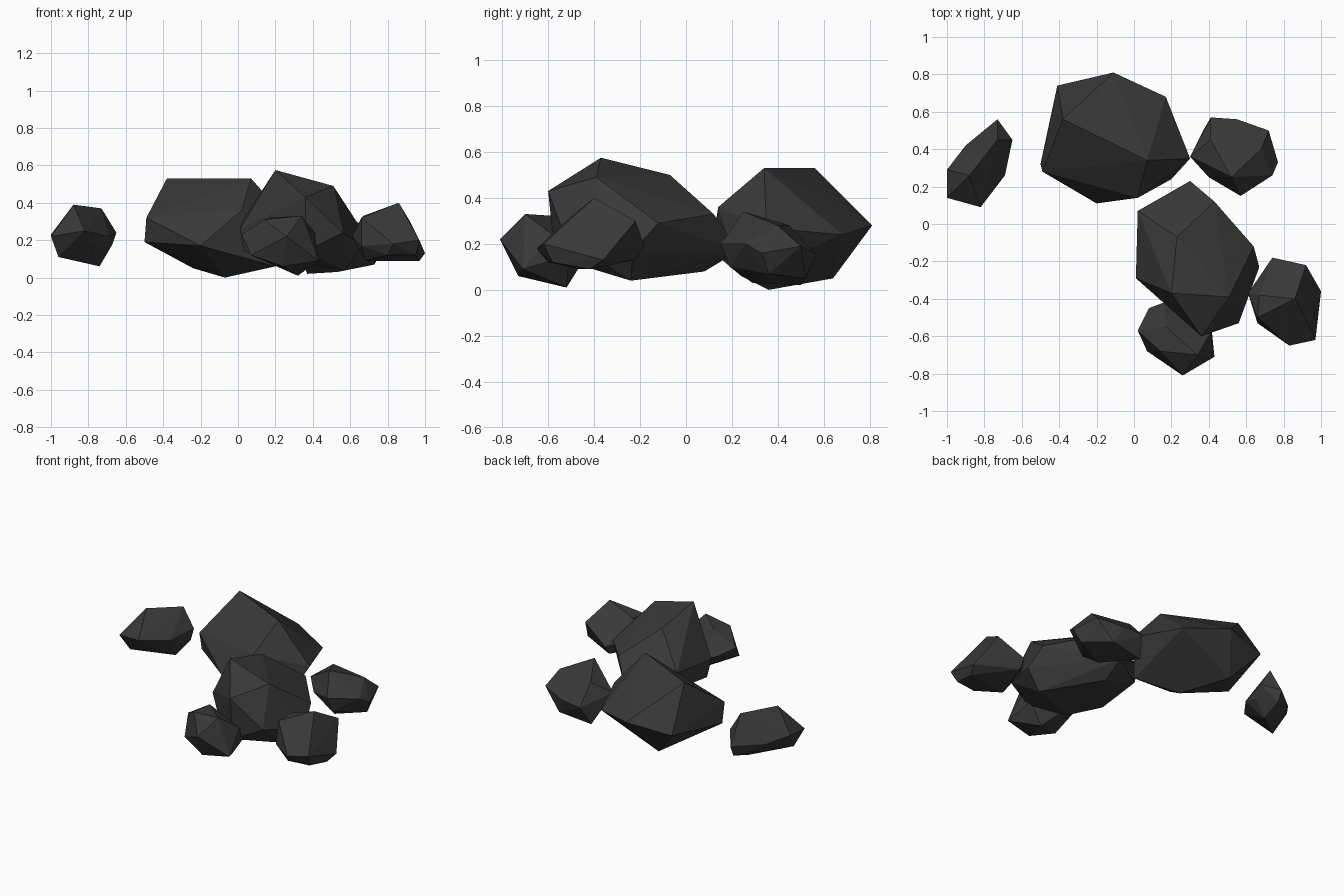
import bpy, bmesh

mat = bpy.data.materials.new("dark_stone")
mat.diffuse_color = (0.04, 0.04, 0.04, 1)


def rock(name, corners):
    """Faceted boulder: convex hull around a few corner points."""
    bm = bmesh.new()
    for c in corners:
        bm.verts.new(c)
    hull = bmesh.ops.convex_hull(bm, input=bm.verts[:])
    loose = {g for g in hull["geom_interior"] + hull["geom_unused"]
             if isinstance(g, bmesh.types.BMVert)}
    bmesh.ops.delete(bm, geom=list(loose), context="VERTS")
    # merge nearly coplanar triangles into broad facets
    bmesh.ops.dissolve_limit(bm, angle_limit=0.05, verts=bm.verts[:], edges=bm.edges[:])
    bmesh.ops.recalc_face_normals(bm, faces=bm.faces[:])
    me = bpy.data.meshes.new(name)
    bm.to_mesh(me)
    bm.free()
    me.materials.append(mat)
    ob = bpy.data.objects.new(name, me)
    bpy.context.collection.objects.link(ob)


# two large boulders
rock("large_rock_back", [
    (-.38, .56, .53), (.07, .34, .53), (-.41, .74, .24), (-.11, .81, .28),
    (.17, .68, .24), (.30, .35, .27), (.02, .14, .36), (-.20, .11, .17),
    (-.49, .28, .32), (-.50, .32, .19), (-.24, .64, .05), (-.07, .36, 0),
    (.20, .24, .06)])
rock("large_rock_front", [
    (.20, -.37, .575), (.23, -.07, .50), (.51, -.39, .49), (.36, -.60, .43),
    (.02, .07, .30), (.03, .04, .18), (.30, .23, .17), (.43, .12, .33),
    (.64, -.12, .29), (.67, -.23, .17), (.56, -.53, .24), (.01, -.29, .26),
    (.03, -.27, .14), (.36, -.57, .14), (.18, -.43, .10), (.57, -.24, .04),
    (.30, .08, .08)])

# four small stones
rock("small_rock_front", [
    (.17, -.55, .32), (.34, -.70, .33), (.14, -.68, .31), (.26, -.81, .22),
    (.02, -.57, .23), (.08, -.45, .20), (.16, -.42, .17), (.41, -.58, .24),
    (.43, -.71, .09), (.07, -.68, .12), (.24, -.73, .06), (.32, -.52, .01),
    (.41, -.51, .15)])
rock("small_rock_right", [
    (.86, -.40, .40), (.66, -.50, .32), (.67, -.38, .33), (.74, -.18, .19),
    (.92, -.22, .30), (1.0, -.36, .13), (.97, -.62, .20), (.83, -.65, .18),
    (.66, -.53, .17), (.61, -.37, .22), (.74, -.22, .13), (.68, -.46, .09),
    (.97, -.42, .09), (.80, -.60, .12), (.95, -.58, .12)])
rock("small_rock_back_right", [
    (.52, .25, .34), (.68, .40, .28), (.41, .45, .28), (.30, .36, .20),
    (.41, .57, .15), (.55, .56, .16), (.72, .50, .19), (.77, .33, .16),
    (.74, .26, .20), (.57, .15, .20), (.40, .25, .16), (.58, .19, .10),
    (.37, .50, .02), (.60, .52, .05), (.53, .29, .03), (.73, .36, .07)])
rock("small_rock_left", [
    (-.88, .26, .39), (-.73, .45, .37), (-.73, .56, .18), (-.65, .45, .24),
    (-.69, .26, .22), (-.82, .09, .25), (-1.0, .14, .22), (-1.0, .29, .23),
    (-.90, .42, .19), (-.96, .20, .11), (-.74, .38, .06), (-.73, .53, .11),
    (-.67, .38, .18)])
